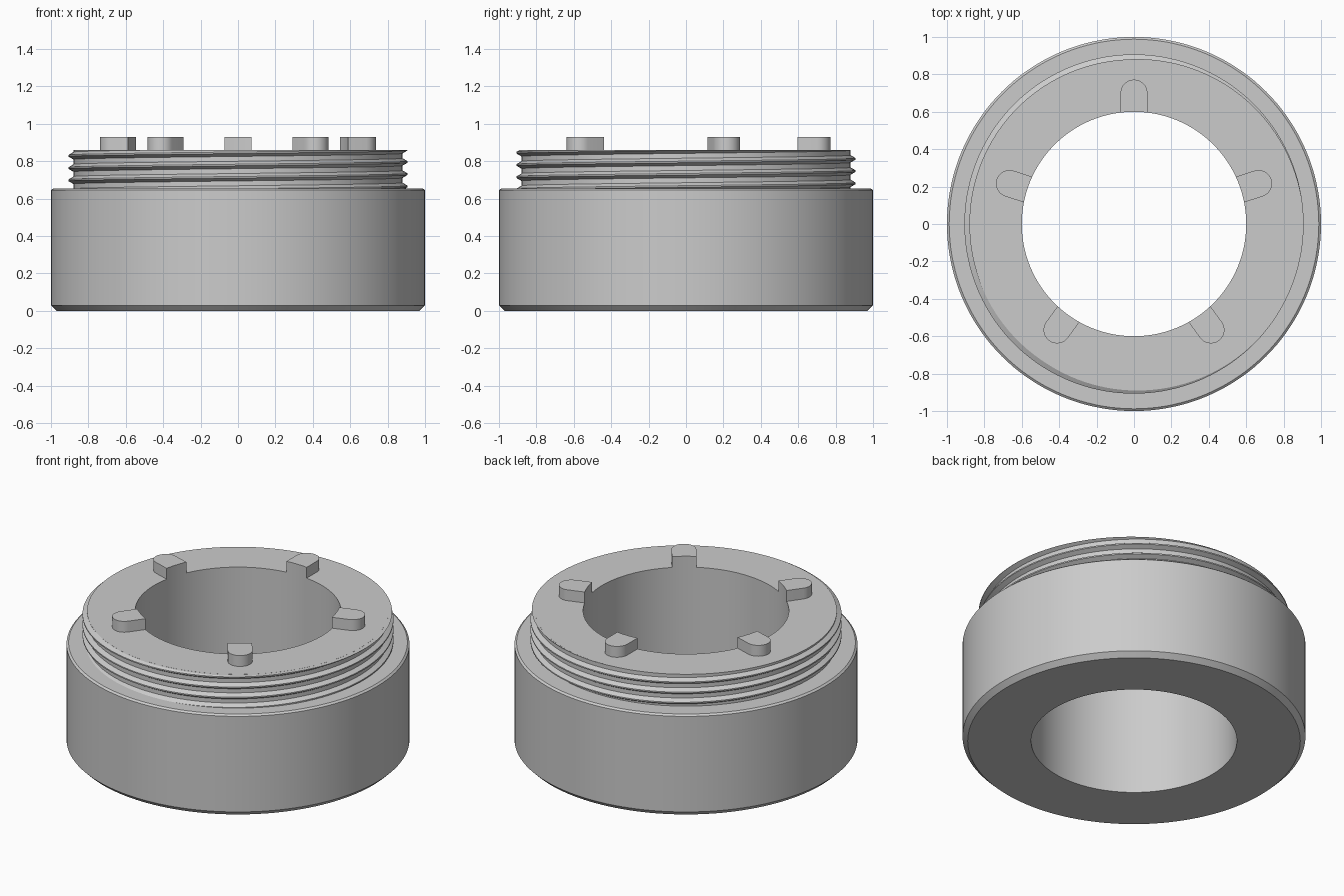
import bpy, bmesh
from math import sin, cos, asin, pi, tau, radians
from mathutils import Matrix

cube = bpy.data.objects.get("Cube")
if cube:
    bpy.data.objects.remove(cube, do_unlink=True)

SEGMENTS = 144
BORE = 0.6
NECK = 0.88
TOP = 0.86

grey = bpy.data.materials.new("plain grey")
grey.use_nodes = True
colour = (0.6, 0.6, 0.6, 1)
grey.diffuse_color = colour
grey.node_tree.nodes["Principled BSDF"].inputs["Base Color"].default_value = colour


def finish(bm, name):
    """Turn a bmesh into a smooth, sharp-edged grey object."""
    bmesh.ops.recalc_face_normals(bm, faces=bm.faces)
    mesh = bpy.data.meshes.new(name)
    bm.to_mesh(mesh)
    bm.free()
    mesh.materials.append(grey)
    obj = bpy.data.objects.new(name, mesh)
    bpy.context.collection.objects.link(obj)
    bpy.ops.object.select_all(action="DESELECT")
    obj.select_set(True)
    bpy.context.view_layer.objects.active = obj
    bpy.ops.object.shade_smooth_by_angle(angle=radians(30))
    return obj


def bridge(bm, a, b):
    """Join two matching closed loops with quads."""
    n = len(a)
    for i in range(n):
        j = (i + 1) % n
        bm.faces.new((a[i], a[j], b[j], b[i]))


def ring_body():
    """Chamfered ring with a narrower neck, turned around z."""
    profile = [(BORE, 0), (0.97, 0), (1, 0.03), (1, 0.645), (0.988, 0.655),
               (NECK, 0.655), (NECK, TOP), (BORE, TOP)]
    bm = bmesh.new()
    loops = []
    for i in range(SEGMENTS):
        a = tau * i / SEGMENTS
        loops.append([bm.verts.new((r * cos(a), r * sin(a), z)) for r, z in profile])
    for i in range(SEGMENTS):
        bridge(bm, loops[i], loops[(i + 1) % SEGMENTS])
    finish(bm, "ring_body")


def screw_thread():
    """Right-handed helical ridge, trimmed flush with the neck's top."""
    pitch, start, turns = 0.0655, 0.6, 4.6
    root, crest = NECK - 0.002, 0.907
    section = [(root, -0.021), (crest, -0.004), (crest, 0.004), (root, 0.021)]
    bm = bmesh.new()
    loops = []
    for i in range(int(turns * SEGMENTS) + 1):
        a = tau * i / SEGMENTS
        height = start + pitch * i / SEGMENTS
        loops.append([bm.verts.new((r * cos(a), r * sin(a), height + z))
                      for r, z in section])
    for a, b in zip(loops, loops[1:]):
        bridge(bm, a, b)
    bm.faces.new(loops[0])
    bm.faces.new(loops[-1])
    bmesh.ops.recalc_face_normals(bm, faces=bm.faces)
    for z, up in ((TOP - 0.0005, 1), (0.645, -1)):
        cut = bmesh.ops.bisect_plane(
            bm, geom=bm.verts[:] + bm.edges[:] + bm.faces[:],
            plane_co=(0, 0, z), plane_no=(0, 0, up), clear_outer=True)
        edges = [e for e in cut["geom_cut"] if isinstance(e, bmesh.types.BMEdge)]
        bmesh.ops.triangle_fill(bm, edges=edges, use_beauty=True,
                                normal=(0, 0, up))
    finish(bm, "screw_thread")


def lug(name, angle):
    """Round-ended key whose inner end follows the bore."""
    half, centre, height = 0.072, 0.70, 0.07
    outline = [(centre + half * cos(t), half * sin(t))
               for t in (-pi / 2 + pi * i / 16 for i in range(17))]
    sweep = asin(half / BORE)
    outline += [(BORE * cos(t), BORE * sin(t))
                for t in (sweep * (1 - i / 3) for i in range(7))]
    bm = bmesh.new()
    low = [bm.verts.new((x, y, TOP - 0.005)) for x, y in outline]
    high = [bm.verts.new((x, y, TOP + height)) for x, y in outline]
    bridge(bm, low, high)
    bm.faces.new(low)
    bm.faces.new(high)
    bmesh.ops.transform(bm, matrix=Matrix.Rotation(angle, 4, "Z"), verts=bm.verts)
    finish(bm, name)


ring_body()
screw_thread()
for k in range(5):
    lug(f"lug_{k + 1}", pi / 2 + tau * k / 5)
